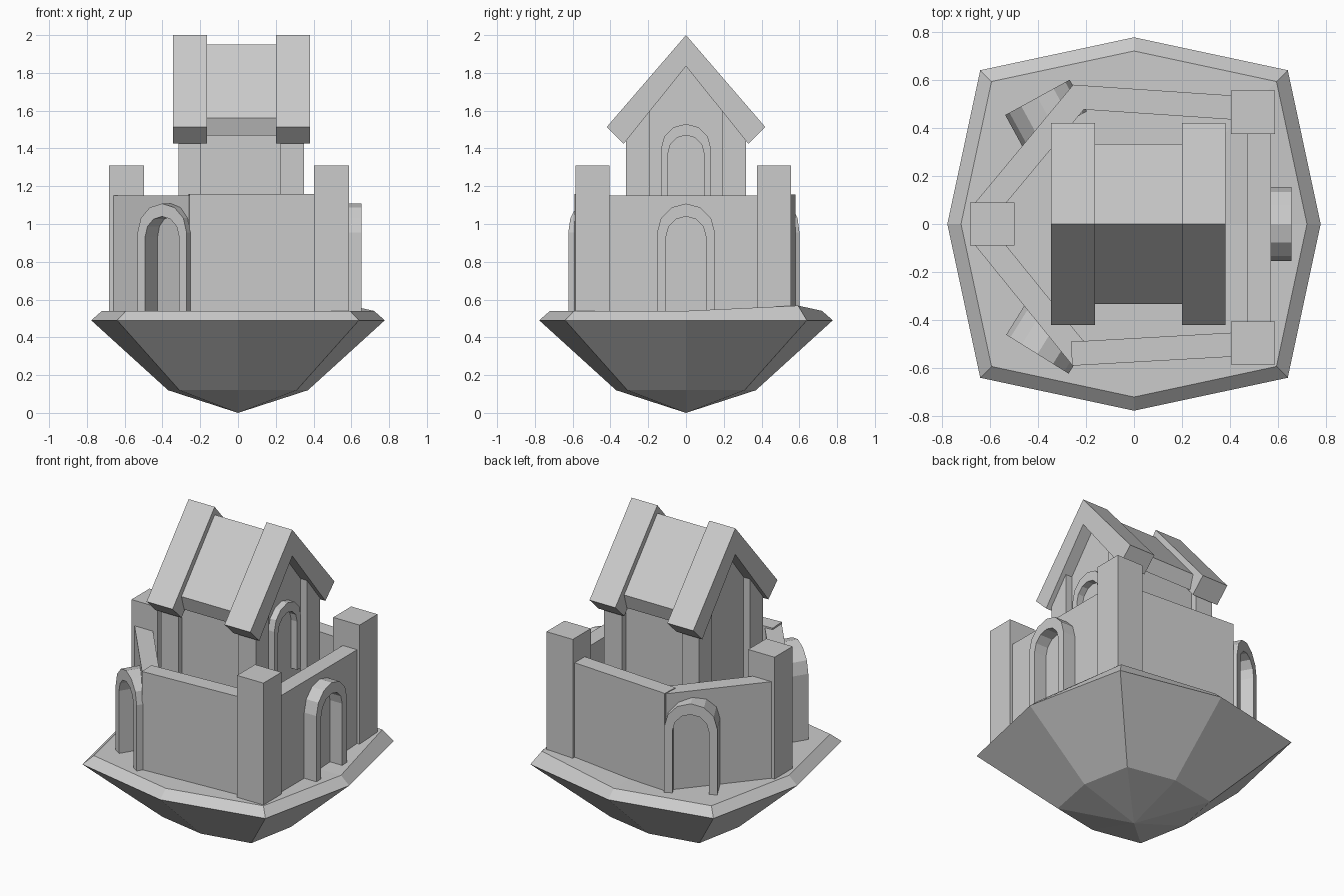
import bpy, bmesh
from math import sin, cos, pi, atan2
from mathutils import Matrix, Vector

if "Cube" in bpy.data.objects:
    bpy.data.objects.remove(bpy.data.objects["Cube"])


def make(name, verts, faces):
    me = bpy.data.meshes.new(name)
    me.from_pydata(verts, [], faces)
    bm = bmesh.new()
    bm.from_mesh(me)
    bmesh.ops.recalc_face_normals(bm, faces=bm.faces)
    bm.to_mesh(me)
    bm.free()
    ob = bpy.data.objects.new(name, me)
    bpy.context.collection.objects.link(ob)
    return ob


def loft(name, a, b):
    """Closed solid between two matching outlines."""
    n = len(a)
    faces = [tuple(range(n)), tuple(range(n, 2 * n))]
    faces += [(i, (i + 1) % n, n + (i + 1) % n, n + i) for i in range(n)]
    return make(name, list(a) + list(b), faces)


def box(name, x0, x1, y0, y1, z0, z1):
    pts = [(x0, y0), (x1, y0), (x1, y1), (x0, y1)]
    return loft(name, [(*p, z0) for p in pts], [(*p, z1) for p in pts])


def wall(name, p, q, z1, t=0.1):
    """Upright wall of thickness t along the line p-q."""
    p, q = Vector(p), Vector(q)
    d = (q - p).normalized()
    n = Vector((-d.y, d.x)) * t / 2
    pts = [p - n, q - n, q + n, p + n]
    return loft(name, [(*v, 0.5) for v in pts], [(*v, z1) for v in pts])


def extrude_x(name, profile, x0, x1):
    return loft(name, [(x0, y, z) for y, z in profile], [(x1, y, z) for y, z in profile])


def arch(name, ro, so, ri, si, z0, depth, pos, angle):
    """Door surround: outer face at pos looking along angle, open in the middle."""
    def side(r, s):
        return [(r, z0)] + [(r * cos(i * pi / 6), s + r * sin(i * pi / 6)) for i in range(7)] + [(-r, z0)]
    out, inn = side(ro, so), side(ri, si)
    n = len(out)
    verts = [(x, y, z) for x in (0, -depth) for y, z in out + inn]
    faces = []
    for i in range(n - 1):
        a, b, c, d = i, i + 1, n + i + 1, n + i
        k = 2 * n
        faces += [(a, b, c, d), (a + k, b + k, c + k, d + k),
                  (a, b, b + k, a + k), (d, c, c + k, d + k)]
    for i in (0, n - 1):
        faces.append((i, n + i, 3 * n + i, 2 * n + i))
    ob = make(name, verts, faces)
    ob.data.transform(Matrix.Translation((*pos, 0)) @ Matrix.Rotation(angle, 4, 'Z'))
    return ob


# Floating rock base: octagonal rings closing to a point, one corner lifted
def ring(axis, diag, z, lift=0):
    pts = [(axis, 0), (diag, diag), (0, axis), (-diag, diag),
           (-axis, 0), (-diag, -diag), (0, -axis), (diag, -diag)]
    return [(x, y, z + (lift if i == 1 else 0)) for i, (x, y) in enumerate(pts)]


verts = ring(0.37, 0.31, 0.12) + ring(0.777, 0.64, 0.49) + ring(0.72, 0.593, 0.54, 0.028)
verts += [(0, 0, 0), (0, 0, 0.54)]
faces = []
for i in range(8):
    j = (i + 1) % 8
    faces += [(24, j, i), (i, j, 8 + j, 8 + i), (8 + i, 8 + j, 16 + j, 16 + i), (16 + i, 16 + j, 25)]
make("rock_base", verts, faces)

# Corner posts
for name, x, y in (("left_post", -0.59, 0), ("front_post", 0.495, -0.495), ("back_post", 0.495, 0.465)):
    box(name, x - 0.092, x + 0.092, y - 0.09, y + 0.09, 0.5, 1.31)

# Outer walls
wall("front_wall", (-0.26, -0.54), (0.45, -0.5), 1.16)
wall("back_wall", (-0.26, 0.53), (0.45, 0.482), 1.155)
box("right_wall", 0.47, 0.57, -0.45, 0.45, 0.5, 1.15)
wall("front_diagonal_wall", (-0.626, -0.053), (-0.221, -0.553), 1.15)
wall("back_diagonal_wall", (-0.626, 0.053), (-0.221, 0.54), 1.15)

# Arched door surrounds on the outer walls
door = (0.153, 0.955, 0.105, 0.935, 0.54)
arch("right_arch", *door, 0.1, (0.655, 0), 0)
arch("front_left_arch", *door, 0.15, (-0.402, -0.542), atan2(-0.265, -0.165))
arch("back_left_arch", *door, 0.15, (-0.402, 0.527), atan2(0.27, -0.148))

# House body with gable, corner pillars and upper arch
extrude_x("house_body", [(-0.28, 0.5), (0.28, 0.5), (0.28, 1.53), (0, 1.86), (-0.28, 1.53)], -0.27, 0.305)
for s, side in ((-1, "front"), (1, "back")):
    for x0, x1, end in ((-0.315, -0.195, "left"), (0.225, 0.35, "right")):
        prof = [(s * y, z) for y, z in ((0.19, 0.5), (0.318, 0.5), (0.318, 1.46), (0.19, 1.615))]
        extrude_x(f"{side}_{end}_pillar", prof, x0, x1)
arch("house_arch", 0.133, 1.397, 0.095, 1.375, 1.07, 0.06, (0.347, 0), 0)


# Roof: thin middle section and two heavy end sections
def roof(name, half, x0, x1):
    extrude_x(name, half + [(-y, z) for y, z in reversed(half[1:-1])], x0, x1)


def gable(name, top, eave, low, under, x0, x1):
    extrude_x(name, [(0, top), eave, low, (0, under), (-low[0], low[1]), (-eave[0], eave[1])], x0, x1)


gable("middle_roof", 1.95, (0.332, 1.56), (0.305, 1.468), 1.82, -0.18, 0.215)
for name, x0, x1 in (("left_roof_end", -0.345, -0.163), ("right_roof_end", 0.2, 0.38)):
    gable(name, 2.0, (0.42, 1.513), (0.33, 1.425), 1.835, x0, x1)
